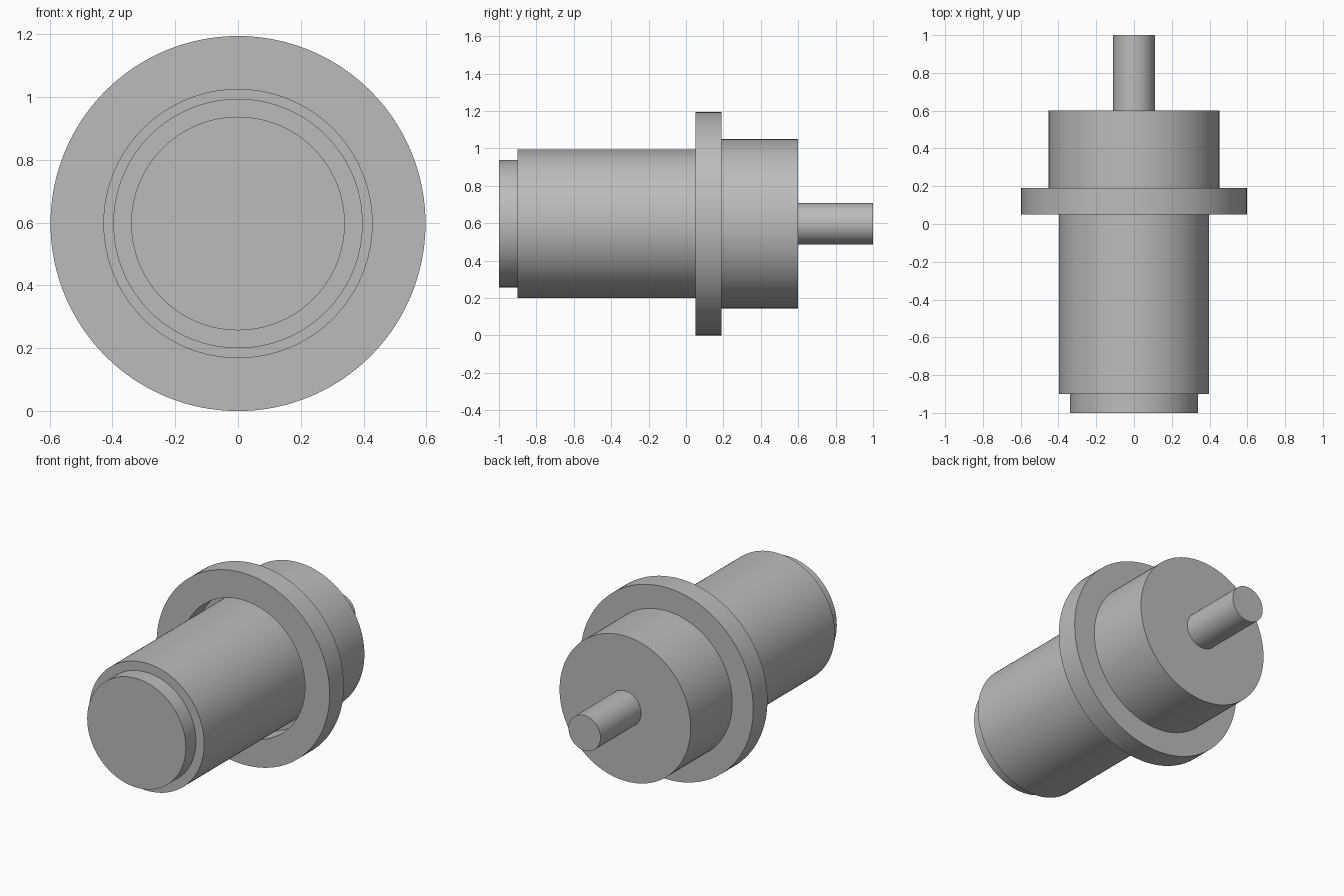
import bpy
import bmesh
import math
from mathutils import Matrix

if "Cube" in bpy.data.objects:
    bpy.data.objects.remove(bpy.data.objects["Cube"], do_unlink=True)

AXIS_Z = 0.597
SEGMENTS = 128

# Plain grey for every part
grey = bpy.data.materials.new("plain grey")
grey.use_nodes = True
grey.diffuse_color = (0.5, 0.5, 0.5, 1)
grey.node_tree.nodes["Principled BSDF"].inputs["Base Color"].default_value = grey.diffuse_color


def turned_part(name, profile):
    """Spin a (radius, y) outline round the long axis."""
    bm = bmesh.new()
    verts = [bm.verts.new((r, y, 0)) for r, y in profile]
    edges = [bm.edges.new(pair) for pair in zip(verts, verts[1:])]
    bmesh.ops.spin(bm, geom=verts + edges, cent=(0, 0, 0), axis=(0, 1, 0),
                   angle=math.tau, steps=SEGMENTS, use_duplicate=False)
    bmesh.ops.remove_doubles(bm, verts=bm.verts, dist=0.0001)
    bmesh.ops.recalc_face_normals(bm, faces=bm.faces)
    bmesh.ops.transform(bm, matrix=Matrix.Translation((0, 0, AXIS_Z)), verts=bm.verts)
    mesh = bpy.data.meshes.new(name)
    bm.to_mesh(mesh)
    bm.free()
    mesh.materials.append(grey)
    obj = bpy.data.objects.new(name, mesh)
    bpy.context.collection.objects.link(obj)
    bpy.ops.object.select_all(action='DESELECT')
    obj.select_set(True)
    bpy.context.view_layer.objects.active = obj
    bpy.ops.object.shade_smooth_by_angle(angle=math.radians(30))
    return obj


# Front barrel with its narrower end step
turned_part("barrel", [(0, -1), (0.34, -1), (0.34, -0.9), (0.397, -0.9),
                       (0.397, 0.19), (0, 0.19)])

# Wide collar, open in the middle so a thin groove surrounds the barrel
turned_part("collar", [(0.427, 0.05), (0.597, 0.05), (0.597, 0.19),
                       (0.427, 0.19), (0.427, 0.05)])

# Rear housing
turned_part("rear_housing", [(0, 0.19), (0.452, 0.19), (0.452, 0.6), (0, 0.6)])

# Thin shaft out of the back
turned_part("shaft", [(0, 0.6), (0.11, 0.6), (0.11, 1), (0, 1)])
